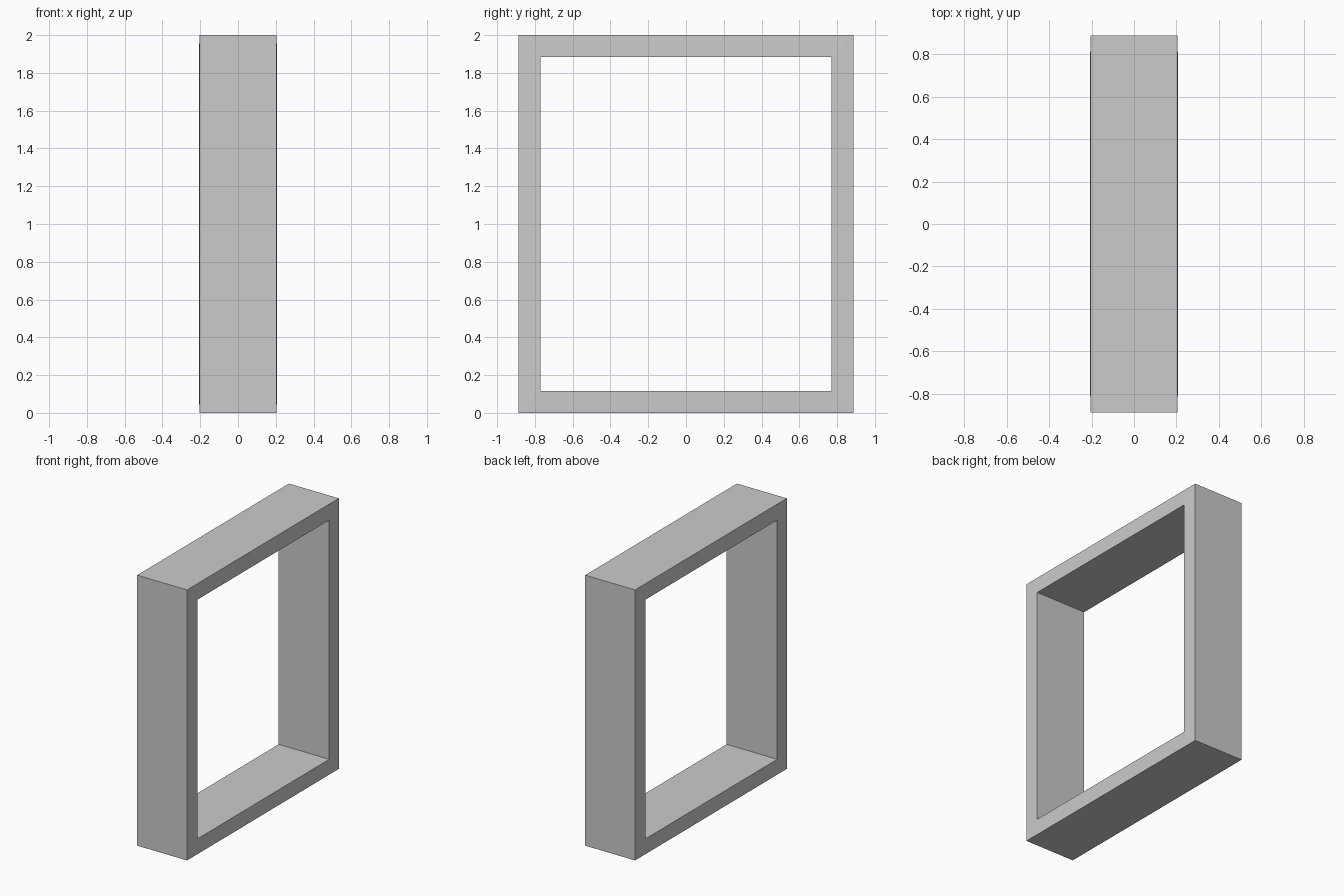
import bpy
import bmesh

if "Cube" in bpy.data.objects:
    bpy.data.objects.remove(bpy.data.objects["Cube"])

HALF_Y, HEIGHT, BORDER = 0.886, 2.0, 0.116
X_OUT, X_IN = 0.204, 0.207   # faces rise very slightly toward the opening


def ring(bm, x, inset):
    """Rectangular loop of four vertices in the plane x."""
    y, z0, z1 = HALF_Y - inset, inset, HEIGHT - inset
    return [bm.verts.new((x, a, b))
            for a, b in ((-y, z0), (y, z0), (y, z1), (-y, z1))]


# Mitred rectangular frame: four loops bridged into a closed tube
bm = bmesh.new()
loops = [ring(bm, X_OUT, 0), ring(bm, X_IN, BORDER),
         ring(bm, -X_IN, BORDER), ring(bm, -X_OUT, 0)]
for i in range(4):
    a, b = loops[i], loops[(i + 1) % 4]
    for j in range(4):
        k = (j + 1) % 4
        bm.faces.new((a[j], a[k], b[k], b[j]))
bmesh.ops.recalc_face_normals(bm, faces=bm.faces)

mesh = bpy.data.meshes.new("rectangular_frame")
bm.to_mesh(mesh)
bm.free()
frame = bpy.data.objects.new("rectangular_frame", mesh)
bpy.context.collection.objects.link(frame)
